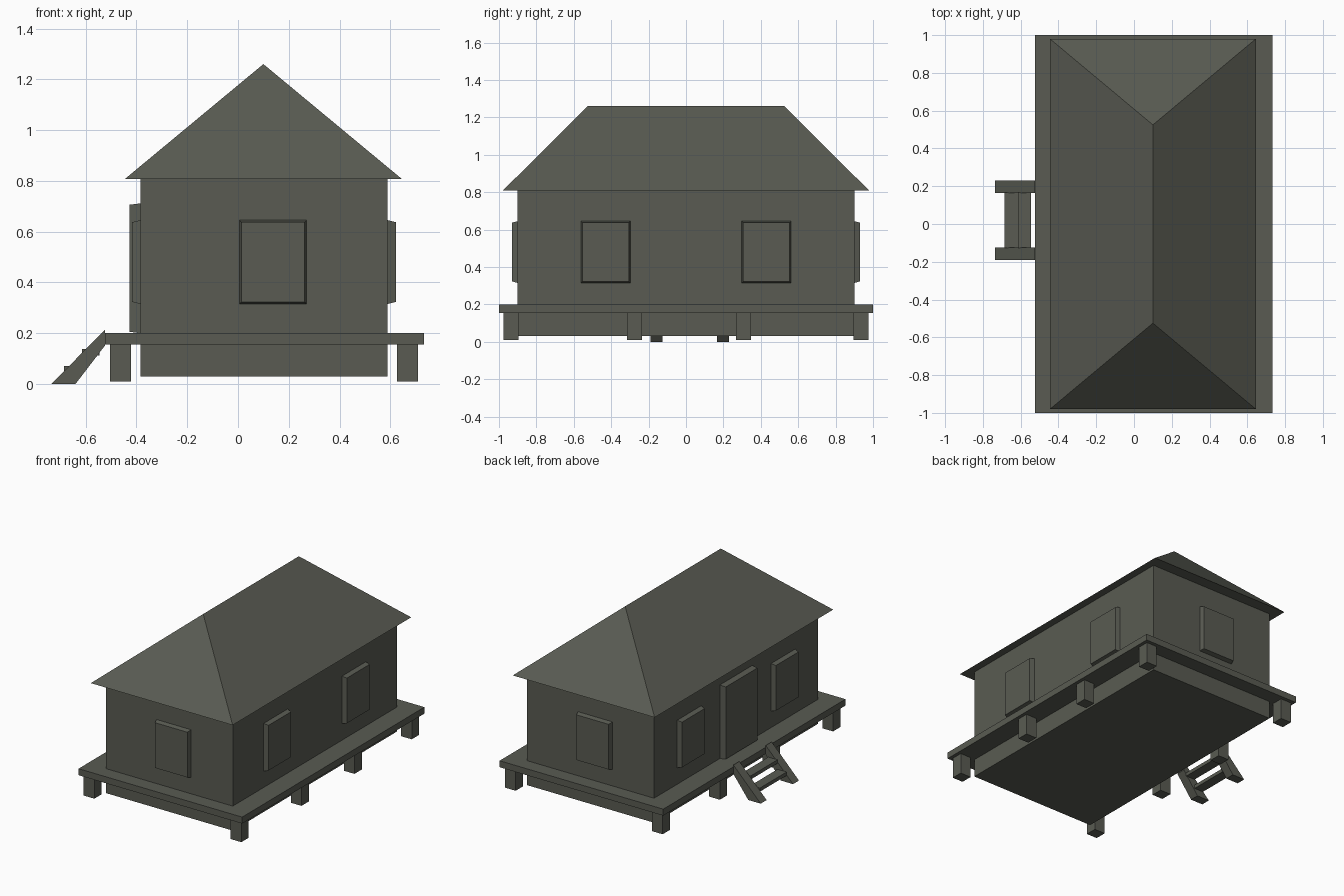
import bpy
import bmesh

if "Cube" in bpy.data.objects:
    bpy.data.objects.remove(bpy.data.objects["Cube"])

charcoal = bpy.data.materials.new("dark charcoal")
charcoal.diffuse_color = (0.10, 0.105, 0.085, 1)
charcoal.use_nodes = True
charcoal.node_tree.nodes["Principled BSDF"].inputs["Base Color"].default_value = charcoal.diffuse_color


def make(name, verts, faces):
    mesh = bpy.data.meshes.new(name)
    mesh.from_pydata(verts, [], faces)
    bm = bmesh.new()
    bm.from_mesh(mesh)
    bmesh.ops.recalc_face_normals(bm, faces=bm.faces)
    bm.to_mesh(mesh)
    bm.free()
    mesh.materials.append(charcoal)
    obj = bpy.data.objects.new(name, mesh)
    bpy.context.collection.objects.link(obj)
    return obj


def prism(name, ring_a, ring_b):
    """Solid joining two rings with the same number of points."""
    n = len(ring_a)
    sides = [(i, (i + 1) % n, n + (i + 1) % n, n + i) for i in range(n)]
    return make(name, ring_a + ring_b, sides + [tuple(range(n)), tuple(range(n, 2 * n))])


def box(name, x, y, z):
    def ring(h):
        return [(x[0], y[0], h), (x[1], y[0], h), (x[1], y[1], h), (x[0], y[1], h)]
    return prism(name, ring(z[0]), ring(z[1]))


def panel(name, axis, wall, out, span, z, bevel=0.008):
    """Plate standing off a wall, slightly tapered towards its outer face."""
    def ring(d, b):
        a0, a1, z0, z1 = span[0] + b, span[1] - b, z[0] + b, z[1] - b
        pts = [(a0, z0), (a1, z0), (a1, z1), (a0, z1)]
        return [(d, a, h) if axis == 'x' else (a, d, h) for a, h in pts]
    return prism(name, ring(wall, 0), ring(out, bevel))


# Walls and deck
box("house_walls", (-0.385, 0.59), (-0.9, 0.9), (0.03, 0.81))
box("deck", (-0.525, 0.732), (-1, 1), (0.155, 0.2))

# Hipped roof
make("roof",
     [(-0.445, -0.98, 0.808), (0.645, -0.98, 0.808), (0.645, 0.98, 0.808),
      (-0.445, 0.98, 0.808), (0.1, -0.525, 1.26), (0.1, 0.525, 1.26)],
     [(0, 1, 4), (1, 2, 5, 4), (2, 3, 5), (3, 0, 4, 5), (0, 3, 2, 1)])

# Deck posts, four down each long side
for side, x in (("left", -0.4625), ("right", 0.6675)):
    for i, y in enumerate((-0.935, -0.275, 0.307, 0.935)):
        box(f"{side}_post_{i + 1}", (x - 0.041, x + 0.041),
            (y - 0.04, y + 0.04), (0.01, 0.155))

# Windows and door
sill = (0.315, 0.645)
panel("front_window", 'y', -0.9, -0.93, (0.005, 0.27), sill)
panel("back_window", 'y', 0.9, 0.93, (-0.065, 0.2), sill)
for tag, s in (("near", -1), ("far", 1)):
    panel(f"right_window_{tag}", 'x', 0.59, 0.622, (s * 0.43 - 0.132, s * 0.43 + 0.132), sill)
    panel(f"left_window_{tag}", 'x', -0.385, -0.417, (s * 0.515 - 0.132, s * 0.515 + 0.132), sill)
panel("door", 'x', -0.385, -0.427, (-0.178, 0.178), (0.2, 0.711), 0.005)

# Steps: two sloping side rails with two treads between
rail = [(-0.735, 0), (-0.64, 0), (-0.525, 0.15), (-0.525, 0.213)]
for tag, y0, y1 in (("front", -0.19, -0.125), ("back", 0.165, 0.23)):
    prism(f"stair_rail_{tag}", [(x, y0, z) for x, z in rail],
          [(x, y1, z) for x, z in rail])
for i, (x, z) in enumerate(((-0.685, 0.046), (-0.615, 0.112))):
    box(f"stair_tread_{i + 1}", (x, x + 0.07), (-0.126, 0.166), (z, z + 0.025))
